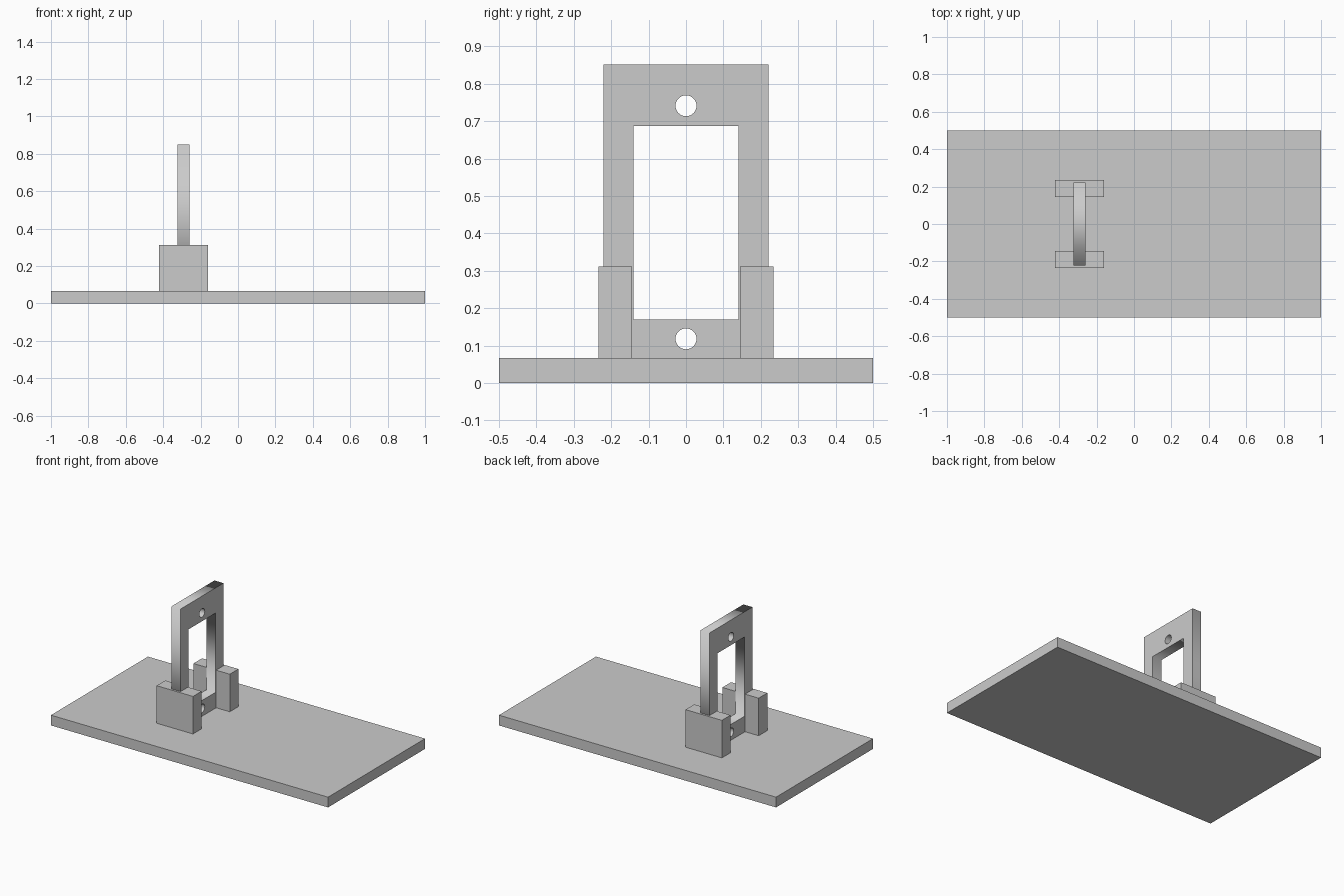
import bpy
import math
from mathutils import Matrix

cube = bpy.data.objects.get("Cube")
if cube:
    bpy.data.objects.remove(cube, do_unlink=True)

grey = bpy.data.materials.new("plain grey")
grey.use_nodes = True
colour = (0.6, 0.6, 0.6, 1)
grey.diffuse_color = colour
grey.node_tree.nodes["Principled BSDF"].inputs["Base Color"].default_value = colour

BASE_TOP = 0.067
FRAME_X = -0.292


def box(name, low, high):
    """Axis-aligned box between two corners."""
    centre = [(a + b) / 2 for a, b in zip(low, high)]
    bpy.ops.mesh.primitive_cube_add(size=1, location=centre)
    ob = bpy.context.object
    ob.name = name
    ob.scale = [b - a for a, b in zip(low, high)]
    bpy.ops.object.transform_apply(location=False, rotation=False, scale=True)
    ob.data.materials.append(grey)
    return ob


def rectangle(half_width, bottom, top):
    return [(-half_width, bottom), (half_width, bottom),
            (half_width, top), (-half_width, top)]


def circle(radius, height, sides=32):
    angles = [2 * math.pi * i / sides for i in range(sides)]
    return [(radius * math.cos(a), height + radius * math.sin(a)) for a in angles]


def plate(name, loops, thickness):
    """Extruded flat outline; every loop after the first cuts a hole."""
    curve = bpy.data.curves.new(name + "_outline", "CURVE")
    curve.dimensions = "2D"
    curve.fill_mode = "BOTH"
    curve.extrude = thickness / 2
    for loop in loops:
        spline = curve.splines.new("POLY")
        spline.points.add(len(loop) - 1)
        for point, (u, v) in zip(spline.points, loop):
            point.co = (u, v, 0, 1)
        spline.use_cyclic_u = True
    helper = bpy.data.objects.new(name + "_outline", curve)
    mesh = bpy.data.meshes.new_from_object(helper)
    bpy.data.objects.remove(helper)
    # Stand the outline up so that it faces along x
    mesh.transform(Matrix.Rotation(math.pi / 2, 4, "Z") @ Matrix.Rotation(math.pi / 2, 4, "X"))
    mesh.materials.clear()
    mesh.materials.append(grey)
    ob = bpy.data.objects.new(name, mesh)
    bpy.context.collection.objects.link(ob)
    return ob


# Flat base board
box("base_board", (-1, -0.5, 0), (1, 0.5, BASE_TOP))

# Clamping blocks at each side of the frame
for name, side in (("front_block", -1), ("back_block", 1)):
    near, far = sorted((side * 0.145, side * 0.234))
    box(name, (FRAME_X - 0.131, near, BASE_TOP), (FRAME_X + 0.131, far, 0.312))

# Upright frame with a window and two round holes
frame = plate("upright_frame", [
    rectangle(0.221, BASE_TOP, 0.851),
    rectangle(0.14, 0.17, 0.687),
    circle(0.028, 0.741),
    circle(0.028, 0.118),
], 0.065)
frame.location.x = FRAME_X
